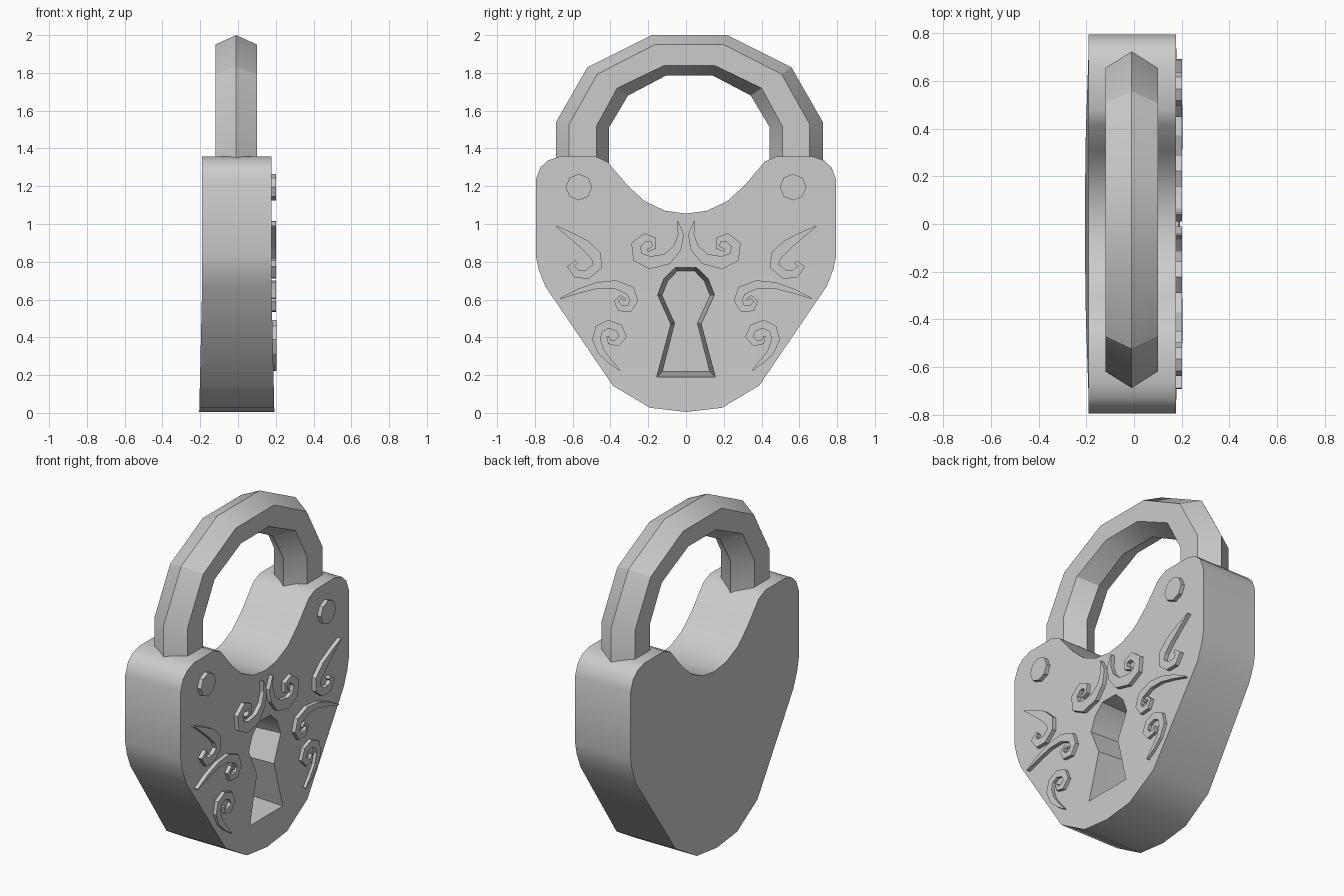
import bpy, bmesh, math

if "Cube" in bpy.data.objects:
    bpy.data.objects.remove(bpy.data.objects["Cube"])

SPLIT = 0.67


def swell(z):
    # the lower half of the case thickens slightly toward the tip
    return max(0.0, (SPLIT - z) / 0.65)


def front_x(z):
    return 0.177 + 0.015 * swell(z)


def finish(bm, name, angle=None):
    bmesh.ops.recalc_face_normals(bm, faces=bm.faces[:])
    me = bpy.data.meshes.new(name)
    bm.to_mesh(me)
    bm.free()
    ob = bpy.data.objects.new(name, me)
    bpy.context.collection.objects.link(ob)
    if angle:
        smooth(ob, angle)
    return ob


def smooth(ob, angle):
    bpy.ops.object.select_all(action='DESELECT')
    ob.select_set(True)
    bpy.context.view_layer.objects.active = ob
    bpy.ops.object.shade_smooth_by_angle(angle=math.radians(angle))


def loft(bm, rings, closed_path=False):
    # skin equal-length rings of points and cap both ends
    vs = [[bm.verts.new(p) for p in r] for r in rings]
    n = len(vs[0])
    for a, b in zip(vs, vs[1:]):
        for i in range(n):
            j = (i + 1) % n
            bm.faces.new((a[i], a[j], b[j], b[i]))
    bm.faces.new(vs[0][::-1])
    bm.faces.new(vs[-1])


def mirrored(half):
    # full closed outline from a right-hand half
    return half + [(-y, z) for y, z in reversed(half) if y > 0.001]


# Case: heart-shaped slab
half = [(0, 0.005), (0.19, 0.027), (0.387, 0.144), (0.745, 0.67), (0.78, 0.76), (0.795, 0.83),
        (0.795, 1.235), (0.77, 1.30), (0.73, 1.337), (0.665, 1.358), (0.48, 1.358),
        (0.417, 1.33), (0.306, 1.20), (0.217, 1.12), (0.11, 1.07), (0, 1.055)]
outline = mirrored(half)
bm = bmesh.new()
loft(bm, [[(x, y, z) for y, z in outline] for x in (-0.19, 0.177)])
bmesh.ops.bisect_plane(bm, geom=bm.verts[:] + bm.edges[:] + bm.faces[:], dist=1e-4,
                       plane_co=(0, 0, SPLIT), plane_no=(0, 0, 1))
for v in bm.verts:
    v.co.x += math.copysign(0.015, v.co.x) * swell(v.co.z)
case = finish(bm, "lock_case")

# Keyhole: tapered pocket cut into the case
key_outer = mirrored([(0.155, 0.19), (0.08, 0.47), (0.15, 0.625), (0.117, 0.71), (0.055, 0.77)])
key_inner = mirrored([(0.125, 0.22), (0.06, 0.475), (0.127, 0.622), (0.097, 0.697), (0.045, 0.752)])
bm = bmesh.new()
loft(bm, [[(-0.11, y, z) for y, z in key_inner],
          [(0.17, y, z) for y, z in key_outer],
          [(0.3, y, z) for y, z in key_outer]])
cutter = finish(bm, "keyhole_cutter")
cutter.hide_render = True
mod = case.modifiers.new("keyhole", 'BOOLEAN')
mod.operation = 'DIFFERENCE'
mod.solver = 'EXACT'
mod.object = cutter
bpy.context.view_layer.objects.active = case
bpy.ops.object.modifier_apply(modifier=mod.name)
bpy.data.objects.remove(cutter)
smooth(case, 28)

# Shackle: hexagonal bar, four rails from outer ridge to inner ridge
rails = [[(0.706, 1.25), (0.706, 1.54), (0.54, 1.83), (0.20, 2.0)],
         [(0.637, 1.25), (0.637, 1.528), (0.488, 1.793), (0.182, 1.95)],
         [(0.493, 1.25), (0.493, 1.517), (0.382, 1.72), (0.132, 1.84)],
         [(0.425, 1.25), (0.425, 1.512), (0.325, 1.68), (0.122, 1.787)]]
section = [(0, 0), (1, 0.11), (2, 0.11), (3, 0), (2, -0.11), (1, -0.11)]
rings = []
for side, steps in ((-1, range(4)), (1, range(3, -1, -1))):
    for s in steps:
        rings.append([(x - 0.01, side * rails[r][s][0] + 0.018, rails[r][s][1]) for r, x in section])
bm = bmesh.new()
loft(bm, rings)
finish(bm, "shackle", 28)

# Rivets: octagonal studs on the shoulders
for side, label in ((-1, "left"), (1, "right")):
    ring = [(side * 0.567 + 0.07 * math.cos(k * math.pi / 4),
             1.195 + 0.07 * math.sin(k * math.pi / 4)) for k in range(8)]
    bm = bmesh.new()
    loft(bm, [[(x, y, z) for y, z in ring] for x in (0.16, 0.201)])
    finish(bm, "rivet_" + label)

# Scrollwork: tapered raised curls, each point is (y, z, half width)
curls = {
    "upper_curl": [(.69, .99, .003), (.61, .94, .016), (.535, .89, .027), (.475, .83, .03),
                   (.47, .775, .024), (.52, .735, .024), (.577, .735, .024), (.61, .775, .02),
                   (.58, .80, .01)],
    "middle_curl": [(.665, .605, .003), (.57, .645, .012), (.47, .675, .017), (.375, .68, .022),
                    (.295, .647, .026), (.275, .595, .022), (.30, .552, .02), (.35, .555, .018),
                    (.37, .59, .012), (.345, .615, .009), (.32, .597, .006)],
    "lower_curl": [(.35, .225, .003), (.40, .27, .012), (.45, .325, .018), (.475, .39, .022),
                   (.46, .445, .023), (.41, .47, .022), (.355, .45, .022), (.335, .405, .022),
                   (.365, .37, .019), (.405, .375, .012), (.415, .405, .006)],
    "crown_curl": [(.045, 1.015, .003), (.027, .945, .016), (.045, .875, .022), (.10, .815, .03),
                   (.19, .795, .034), (.255, .825, .03), (.265, .89, .026), (.217, .93, .022),
                   (.17, .915, .016), (.17, .875, .012), (.205, .86, .008)],
}
for name, pts in curls.items():
    for side, label in ((-1, "left"), (1, "right")):
        rings = []
        for i, (y, z, w) in enumerate(pts):
            a, b = pts[max(i - 1, 0)], pts[min(i + 1, len(pts) - 1)]
            dy, dz = b[0] - a[0], b[1] - a[1]
            d = math.hypot(dy, dz)
            ny, nz = -dz / d * w, dy / d * w
            lo, hi = front_x(z) - 0.02, 0.201 + 0.005 * swell(z)
            rings.append([(lo, side * (y + ny), z + nz), (hi, side * (y + ny), z + nz),
                          (hi, side * (y - ny), z - nz), (lo, side * (y - ny), z - nz)])
        bm = bmesh.new()
        loft(bm, rings)
        finish(bm, name + "_" + label)
